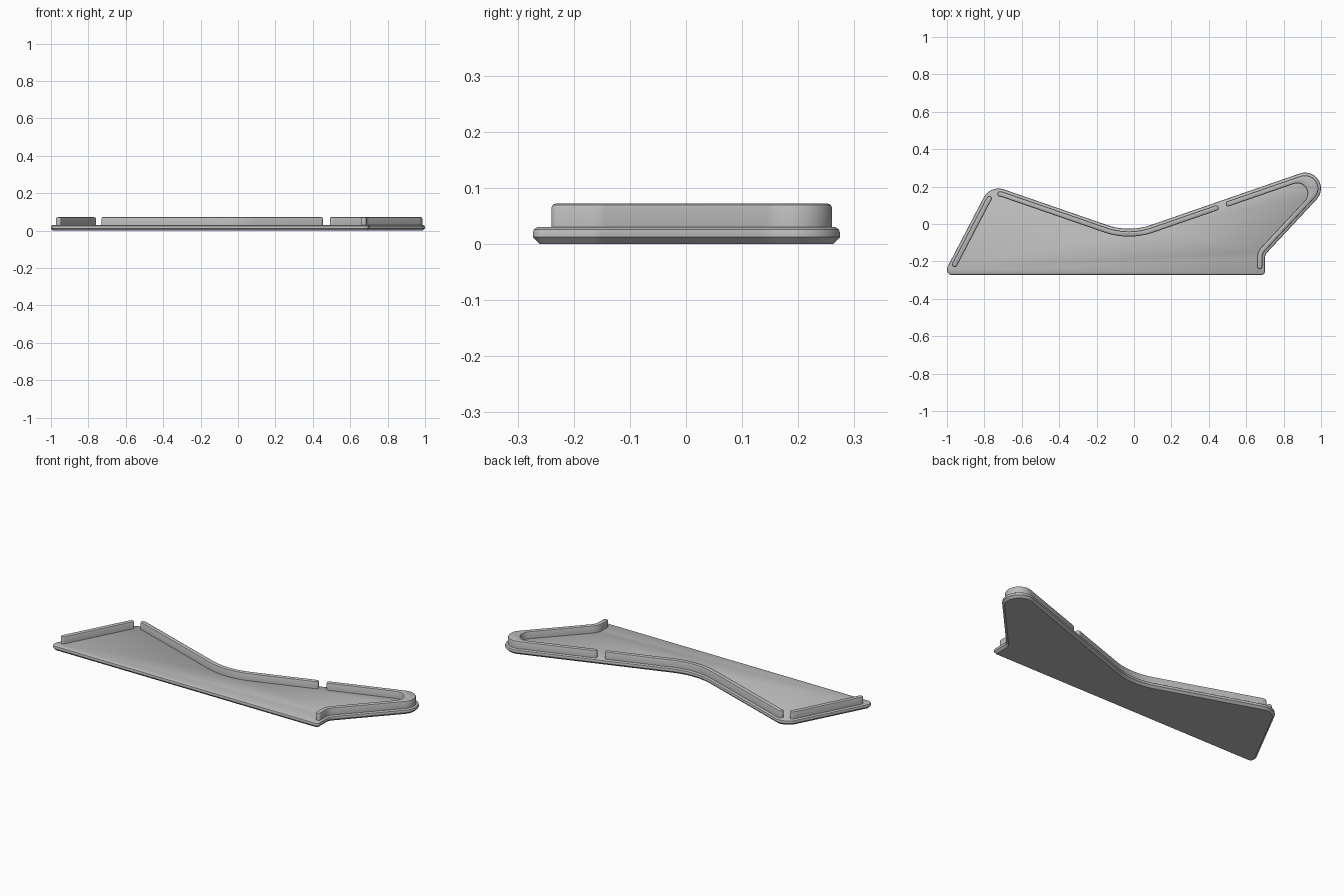
import bpy
import bmesh
import math
from mathutils import Vector

cube = bpy.data.objects.get("Cube")
if cube:
    bpy.data.objects.remove(cube, do_unlink=True)

grey = bpy.data.materials.new("plain grey")
grey.use_nodes = True
grey.diffuse_color = (0.5, 0.5, 0.5, 1)
grey.node_tree.nodes["Principled BSDF"].inputs["Base Color"].default_value = (0.5, 0.5, 0.5, 1)


def offset(pts, d, closed=True):
    """Shift a path sideways by d, positive to its left."""
    out, n = [], len(pts)
    for i, p in enumerate(pts):
        a = (p - pts[i - 1]).normalized() if closed or i > 0 else None
        b = (pts[(i + 1) % n] - p).normalized() if closed or i < n - 1 else None
        a, b = a or b, b or a
        na, nb = Vector((-a.y, a.x)), Vector((-b.y, b.x))
        out.append(p + (na + nb) * d / (1 + na.dot(nb)))
    return out


def fillet(pts, radii, steps=12):
    """Round every corner of a closed outline with its own radius."""
    out, n = [], len(pts)
    for i, (p, r) in enumerate(zip(pts, radii)):
        u = (pts[i - 1] - p).normalized()
        v = (pts[(i + 1) % n] - p).normalized()
        half = u.angle(v) / 2
        centre = p + (u + v).normalized() * r / math.sin(half)
        start = p + u * r / math.tan(half) - centre
        sweep = math.pi - 2 * half
        turn = 1 if u.x * v.y - u.y * v.x < 0 else -1
        for k in range(steps + 1):
            t = turn * sweep * k / steps
            c, s = math.cos(t), math.sin(t)
            out.append(centre + Vector((start.x * c - start.y * s, start.x * s + start.y * c)))
    return out


def slab(name, outline, layers):
    """Stack inset copies of an outline into a solid; layers are (inset, z)."""
    bm = bmesh.new()
    rings = [[bm.verts.new((p.x, p.y, z)) for p in offset(outline, d)] for d, z in layers]
    n = len(outline)
    for low, high in zip(rings, rings[1:]):
        for i in range(n):
            j = (i + 1) % n
            bm.faces.new((low[i], low[j], high[j], high[i]))
    bm.faces.new(rings[0][::-1])
    bm.faces.new(rings[-1])
    mesh = bpy.data.meshes.new(name)
    bm.to_mesh(mesh)
    bm.free()
    mesh.materials.append(grey)
    obj = bpy.data.objects.new(name, mesh)
    bpy.context.collection.objects.link(obj)
    bpy.ops.object.select_all(action="DESELECT")
    obj.select_set(True)
    bpy.context.view_layer.objects.active = obj
    bpy.ops.object.shade_smooth_by_angle(angle=math.radians(35))


# Base plate: sharp corners, counter-clockwise from the front right
corners = [Vector(p) for p in (
    (-1.02, -0.273), (0.70, -0.273), (0.70, -0.165),
    (1.21, 0.382), (-0.027, -0.046), (-0.768, 0.210))]
slab("base_plate", fillet(corners, (0.03, 0.02, 0.045, 0.085, 0.36, 0.09)),
     ((0.012, 0), (0, 0.012), (0, 0.02), (0.002, 0.026), (0.008, 0.03)))

HALF = 0.014
END = 0.0125


def rail(name, path, bends):
    """Raised lip along a path; bends are (outer, inner) radii between the ends."""
    outer = [END] + [b[0] for b in bends] + [END]
    inner = [END] + [b[1] for b in bends] + [END]
    outline = offset(path, -HALF, False) + offset(path, HALF, False)[::-1]
    slab(name, fillet(outline, outer + inner[::-1]),
         ((0, 0.028), (0, 0.064), (0.0025, 0.0695), (0.008, 0.072)))


# Lip centre line runs parallel to the plate edge
mid = offset(corners, 0.028)
right_front, notch, tip, valley, peak, left_front = mid[1], mid[2], mid[3], mid[4], mid[5], mid[0]


def at_x(a, b, x):
    return a.lerp(b, (x - a.x) / (b.x - a.x))


rail("tip_rail", [Vector((notch.x, -0.24)), notch, tip, at_x(tip, valley, 0.492)],
     [(0.058, 0.085), (0.071, 0.055)])
rail("valley_rail", [at_x(tip, valley, 0.452), valley, at_x(valley, peak, -0.705), Vector((-0.73, 0.162))],
     [(0.374, 0.402), (0.03, 0.008)])
rail("side_rail", [Vector((-0.766, 0.147)), at_x(peak, left_front, -0.782), at_x(peak, left_front, -0.965)],
     [(0.03, 0.008)])
